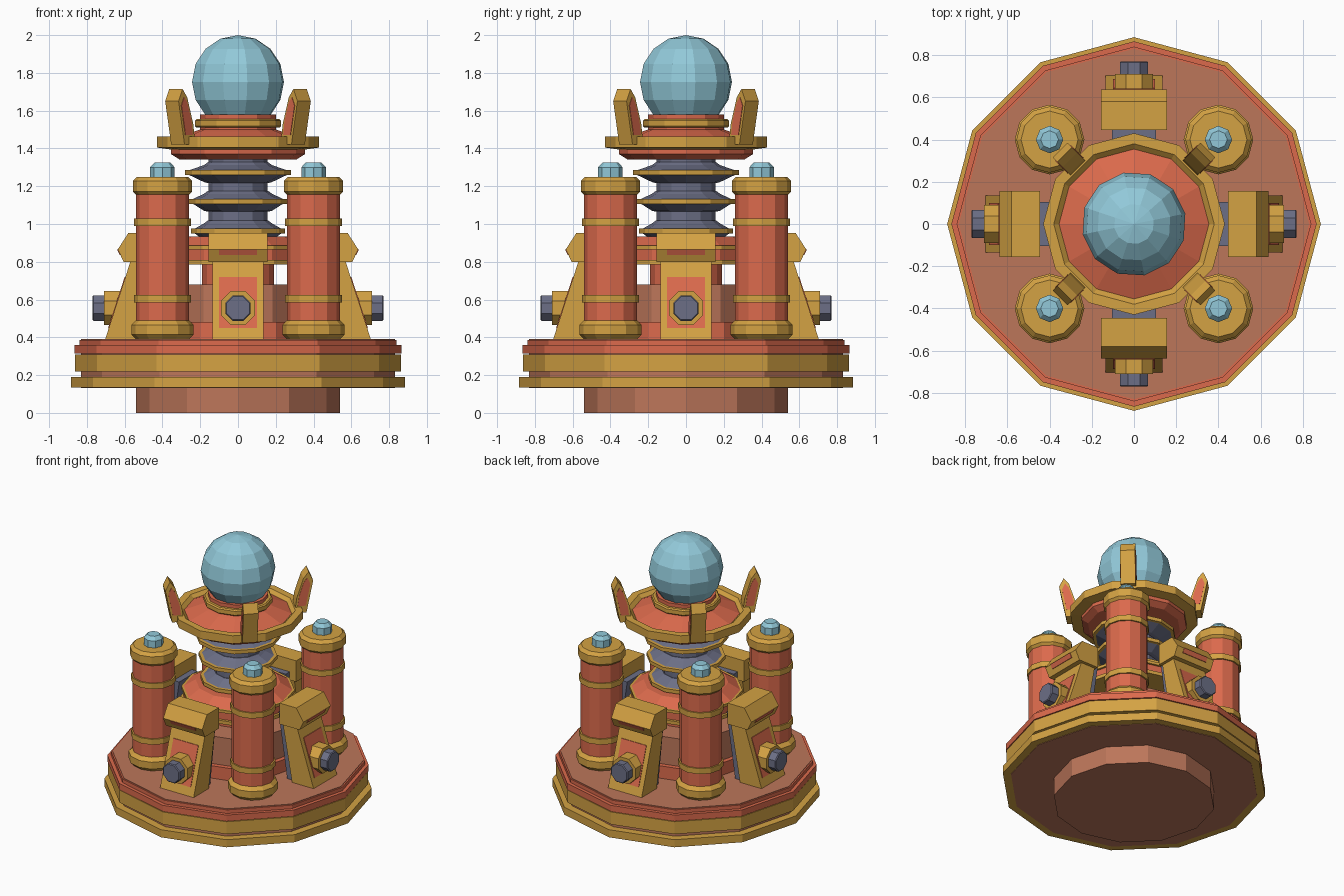
import bpy
import bmesh
import math
from mathutils import Matrix, Vector

cube = bpy.data.objects.get("Cube")
if cube:
    bpy.data.objects.remove(cube, do_unlink=True)


def linear(c):
    c /= 255
    return c / 12.92 if c <= 0.04045 else ((c + 0.055) / 1.055) ** 2.4


def material(name, rgb):
    m = bpy.data.materials.new(name)
    col = [linear(c) for c in rgb] + [1.0]
    m.diffuse_color = col
    m.use_nodes = True
    m.node_tree.nodes["Principled BSDF"].inputs["Base Color"].default_value = col
    return m


GOLD = material("gold", (212, 162, 67))
RED = material("coral red", (219, 106, 76))
COPPER = material("dull copper", (188, 118, 90))
STEEL = material("blue grey steel", (108, 111, 134))
GLASS = material("pale blue glass", (146, 201, 217))


def finish(name, bm, mat, matrix):
    bmesh.ops.recalc_face_normals(bm, faces=bm.faces[:])
    bm.transform(matrix)
    me = bpy.data.meshes.new(name)
    bm.to_mesh(me)
    bm.free()
    me.materials.append(mat)
    ob = bpy.data.objects.new(name, me)
    bpy.context.collection.objects.link(ob)
    return ob


def lathe(name, mat, profile, matrix=Matrix(), sides=12):
    """Solid of revolution from (radius, height) points, capped at both ends."""
    bm = bmesh.new()
    rings = []
    for r, z in profile:
        rings.append([bm.verts.new((r * math.cos(math.tau * i / sides),
                                    r * math.sin(math.tau * i / sides), z))
                      for i in range(sides)])
    for a, b in zip(rings, rings[1:]):
        for i in range(sides):
            j = (i + 1) % sides
            bm.faces.new((a[i], a[j], b[j], b[i]))
    bm.faces.new(rings[0])
    bm.faces.new(rings[-1])
    return finish(name, bm, mat, matrix)


def prism(name, mat, profile, half, matrix):
    """Side profile of (outward, height) points, extruded across."""
    bm = bmesh.new()
    sides = [[bm.verts.new((r, s * half, z)) for r, z in profile] for s in (-1, 1)]
    for ring in sides:
        bm.faces.new(ring)
    n = len(profile)
    for i in range(n):
        j = (i + 1) % n
        bm.faces.new((sides[0][i], sides[0][j], sides[1][j], sides[1][i]))
    return finish(name, bm, mat, matrix)


def drum(r, low, high, bevel=0.0):
    if not bevel:
        return [(r, low), (r, high)]
    return [(r - bevel, low), (r, low + bevel), (r, high - bevel), (r - bevel, high)]


# Stepped base
lathe("pedestal", COPPER, drum(0.54, 0, 0.14))
lathe("base_core", COPPER, drum(0.83, 0.132, 0.39))
lathe("base_lower_rim", GOLD, drum(0.885, 0.135, 0.19))
lathe("base_upper_rim", GOLD, drum(0.862, 0.22, 0.31))
lathe("base_red_rim", RED, [(0.865, 0.315), (0.865, 0.36), (0.84, 0.36), (0.84, 0.386)])

# Central body
lathe("body_foot", RED, drum(0.40, 0.38, 0.48))
lathe("body_drum", COPPER, drum(0.365, 0.48, 0.68))
lathe("body_neck", RED, drum(0.19, 0.68, 0.80))
lathe("body_collar", RED, [(0.34, 0.79), (0.36, 0.81), (0.36, 0.885), (0.28, 0.935)])
lathe("collar_lower_band", GOLD, drum(0.38, 0.785, 0.81))
lathe("collar_upper_band", GOLD, drum(0.375, 0.865, 0.885))

# Insulator stack
lathe("shaft", STEEL, drum(0.155, 0.92, 1.38))
for i, (z, r) in enumerate([(0.963, 0.25), (1.12, 0.26), (1.272, 0.28)]):
    lathe(f"insulator_{i}", STEEL,
          [(0.16, z - 0.055), (0.18, z - 0.05), (r - 0.02, z - 0.012),
           (r - 0.02, z + 0.012), (0.18, z + 0.04), (0.16, z + 0.055)])
    lathe(f"insulator_rim_{i}", GOLD, drum(r, z - 0.013, z + 0.013))

# Crown plate and globe
lathe("crown_underside", RED, [(0.31, 1.342), (0.355, 1.37), (0.355, 1.41)])
lathe("crown_rim", GOLD, [(0.36, 1.395), (0.43, 1.405), (0.43, 1.463),
                          (0.38, 1.463), (0.355, 1.44)])
lathe("crown_cone", RED, [(0.355, 1.44), (0.23, 1.49), (0.20, 1.50), (0.20, 1.58)])
lathe("globe_collar", GOLD, drum(0.228, 1.51, 1.555, 0.008))
bm = bmesh.new()
bmesh.ops.create_uvsphere(bm, u_segments=12, v_segments=8, radius=0.248)
finish("globe", bm, GLASS, Matrix.Translation((0, 0, 1.752)) @ Matrix.Rotation(0.2, 4, "Z"))

# Corner columns and crown prongs
prong = [(0.37, 1.42), (0.45, 1.42), (0.495, 1.65), (0.465, 1.715), (0.43, 1.67), (0.385, 1.53)]
mid = Vector((0.435, 1.58))
prong_inlay = [mid + (Vector(p) - mid) * 0.68 for p in prong]
for i in range(4):
    turn = Matrix.Rotation(math.pi / 4 + i * math.pi / 2, 4, "Z")
    place = turn @ Matrix.Translation((0.4 * math.sqrt(2), 0, 0)) @ Matrix.Rotation(math.pi / 4, 4, "Z")
    lathe(f"column_{i}", RED, drum(0.14, 0.45, 1.18), place)
    lathe(f"column_foot_{i}", GOLD, drum(0.165, 0.39, 0.49, 0.025), place)
    lathe(f"column_cap_{i}", GOLD, drum(0.157, 1.15, 1.25, 0.022), place)
    for label, z in (("lower", 0.605), ("upper", 1.01)):
        lathe(f"column_{label}_band_{i}", GOLD, drum(0.15, z - 0.02, z + 0.02), place)
    lathe(f"column_light_{i}", GLASS,
          [(0.065, 1.24), (0.065, 1.30), (0.042, 1.325)], place, 8)
    prism(f"prong_{i}", GOLD, prong, 0.05, turn)
    prism(f"prong_inlay_{i}", RED, prong_inlay, 0.053, turn)

# Side brackets with knobs


def slope(z, out=0.0):
    return (0.70 - 0.325 * (z - 0.40) + out, z)


for i in range(4):
    turn = Matrix.Rotation(i * math.pi / 2, 4, "Z")
    prism(f"bracket_{i}", GOLD, [(0.53, 0.39), slope(0.39), slope(0.83), (0.45, 0.83)], 0.135, turn)
    prism(f"bracket_spine_{i}", STEEL,
          [(0.47, 0.39), (0.55, 0.39), (0.46, 0.86), (0.40, 0.86)], 0.105, turn)
    prism(f"bracket_panel_{i}", RED,
          [slope(0.45, -0.01), slope(0.45, 0.004), slope(0.72, 0.004), slope(0.72, -0.01)], 0.10, turn)
    prism(f"bracket_head_{i}", GOLD,
          [(0.445, 0.80), (0.605, 0.80), (0.637, 0.865), (0.58, 0.953), (0.445, 0.953)], 0.157, turn)
    prism(f"bracket_slit_{i}", RED,
          [(0.61, 0.835), (0.626, 0.835), (0.641, 0.865), (0.62, 0.865)], 0.10, turn)
    axis = turn @ Matrix.Translation((0, 0, 0.555)) @ Matrix.Rotation(math.pi / 2, 4, "Y") \
        @ Matrix.Rotation(math.pi / 8, 4, "Z")
    lathe(f"knob_ring_{i}", GOLD, drum(0.098, 0.60, 0.71), axis, 8)
    lathe(f"knob_{i}", STEEL, drum(0.073, 0.62, 0.77, 0.006), axis, 8)
